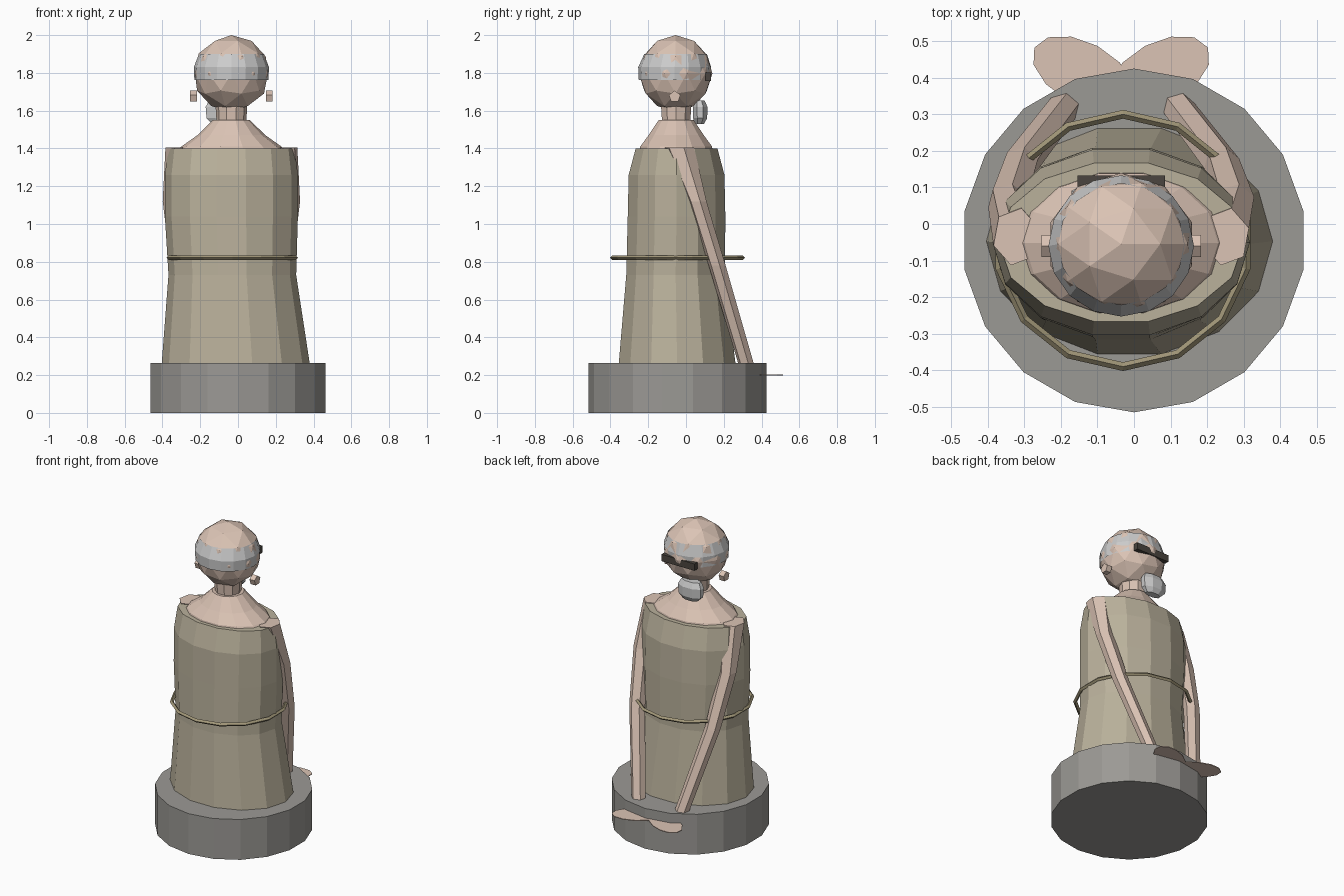
import bpy, bmesh
from math import sin, cos, pi, radians
from mathutils import Matrix

if "Cube" in bpy.data.objects:
    bpy.data.objects.remove(bpy.data.objects["Cube"])

CX, CY = -0.035, -0.052   # figure axis


def mat(name, r, g, b):
    m = bpy.data.materials.new(name)
    m.diffuse_color = (r, g, b, 1)
    m.use_nodes = True
    m.node_tree.nodes["Principled BSDF"].inputs["Base Color"].default_value = m.diffuse_color
    return m


SKIN = mat("skin", 0.71, 0.55, 0.46)
CLOTH = mat("cloth", 0.49, 0.44, 0.33)
CORD = mat("cord", 0.36, 0.31, 0.19)
STONE = mat("stone", 0.33, 0.32, 0.30)
WHITE = mat("white_cloth", 0.62, 0.63, 0.60)
DARK = mat("dark_strap", 0.07, 0.06, 0.05)


def finish(name, bm, m):
    bmesh.ops.recalc_face_normals(bm, faces=bm.faces)
    me = bpy.data.meshes.new(name)
    bm.to_mesh(me)
    bm.free()
    me.materials.append(m)
    ob = bpy.data.objects.new(name, me)
    bpy.context.collection.objects.link(ob)
    return ob


def loft(name, rings, sides, m, start=0.0, caps=True):
    """Stack elliptical rings (cx, cy, z, rx, ry) into a faceted tube."""
    bm = bmesh.new()
    loops = []
    for cx, cy, z, rx, ry in rings:
        loops.append([bm.verts.new((cx + rx * cos(start + 2 * pi * i / sides),
                                    cy + ry * sin(start + 2 * pi * i / sides), z))
                      for i in range(sides)])
    for a, b in zip(loops, loops[1:]):
        for i in range(sides):
            j = (i + 1) % sides
            bm.faces.new((a[i], a[j], b[j], b[i]))
    if caps:
        bm.faces.new(loops[0][::-1])
        bm.faces.new(loops[-1])
    return finish(name, bm, m)


# Round plinth
loft("plinth", [(0, -0.045, 0, 0.47, 0.47), (0, -0.045, 0.265, 0.47, 0.47)],
     18, STONE, pi / 2)

# Draped dress
loft("dress", [(-0.012, -0.047, 0.26, 0.392, 0.317),
               (-0.03, -0.055, 0.73, 0.338, 0.268),
               (-0.035, -0.05, 1.04, 0.352, 0.265),
               (-0.035, -0.05, 1.26, 0.352, 0.26),
               (-0.035, -0.05, 1.40, 0.335, 0.222)], 14, CLOTH)

# Shoulders and neck
loft("shoulders", [(CX, CY, 1.36, 0.31, 0.20), (CX, CY, 1.41, 0.265, 0.195),
                   (CX, CY, 1.47, 0.18, 0.15), (CX, CY, 1.55, 0.098, 0.095)], 14, SKIN)
loft("neck", [(CX, CY, 1.53, 0.078, 0.078), (CX, CY, 1.64, 0.085, 0.085)], 10, SKIN)

# Head
bm = bmesh.new()
bmesh.ops.create_icosphere(bm, subdivisions=2, radius=1,
                           matrix=Matrix.Translation((CX, -0.055, 1.797))
                           @ Matrix.Diagonal((0.203, 0.195, 0.203, 1)))
finish("head", bm, SKIN)

# Cloth band around the brow, strap at the back, tied knot at the nape
loft("head_band", [(CX, -0.06, 1.763, 0.196, 0.19), (CX, -0.06, 1.83, 0.199, 0.193),
                   (CX, -0.055, 1.90, 0.172, 0.166)], 16, WHITE, caps=False)
bm = bmesh.new()
bmesh.ops.create_cube(bm, size=1, matrix=Matrix.Translation((CX, 0.118, 1.78))
                      @ Matrix.Diagonal((0.24, 0.03, 0.045, 1)))
finish("back_strap", bm, DARK)
loft("nape_knot", [(-0.085, 0.072, 1.53, 0.055, 0.025), (-0.088, 0.075, 1.56, 0.085, 0.04),
                   (-0.088, 0.075, 1.62, 0.09, 0.042), (-0.088, 0.07, 1.655, 0.07, 0.03)],
     8, WHITE, pi / 8)

# Waist cord
bm = bmesh.new()
N, K, R, T = 14, 4, 0.345, 0.012
grid = [[bm.verts.new((-0.03 + (R + T * cos(2 * pi * k / K)) * sin(2 * pi * i / N),
                       -0.045 - (R + T * cos(2 * pi * k / K)) * cos(2 * pi * i / N),
                       0.822 + T * sin(2 * pi * k / K))) for k in range(K)]
        for i in range(N)]
for i in range(N):
    for k in range(K):
        a, b = grid[i], grid[(i + 1) % N]
        bm.faces.new((a[k], b[k], b[(k + 1) % K], a[(k + 1) % K]))
finish("waist_cord", bm, CORD)

# Paired parts: arms swept behind the back, flat hands, ears
for side, s in (("left", -1), ("right", 1)):
    loft(side + "_arm", [(CX + s * 0.148, 0.335, 0.20, 0.042, 0.042),
                         (CX + s * 0.16, 0.315, 0.27, 0.045, 0.042),
                         (CX + s * 0.275, 0.165, 0.78, 0.05, 0.046),
                         (CX + s * 0.31, 0.06, 1.12, 0.056, 0.05),
                         (CX + s * 0.287, -0.035, 1.405, 0.065, 0.08)], 6, SKIN, 0.3)

    bm = bmesh.new()
    bmesh.ops.create_cone(bm, cap_ends=True, segments=12, radius1=1, radius2=1, depth=1,
                          matrix=Matrix.Translation((CX + s * 0.105, 0.412, 0.2))
                          @ Matrix.Rotation(s * radians(28), 4, "Z")
                          @ Matrix.Diagonal((0.15, 0.085, 0.005, 1)))
    finish(side + "_hand", bm, SKIN)

    bm = bmesh.new()
    bmesh.ops.create_cone(bm, cap_ends=True, segments=5, radius1=0.032, radius2=0.032,
                          depth=0.036,
                          matrix=Matrix.Translation((CX + s * 0.2, -0.06, 1.674))
                          @ Matrix.Rotation(pi / 2, 4, "Y") @ Matrix.Rotation(pi / 2, 4, "Z"))
    finish(side + "_ear", bm, SKIN)
